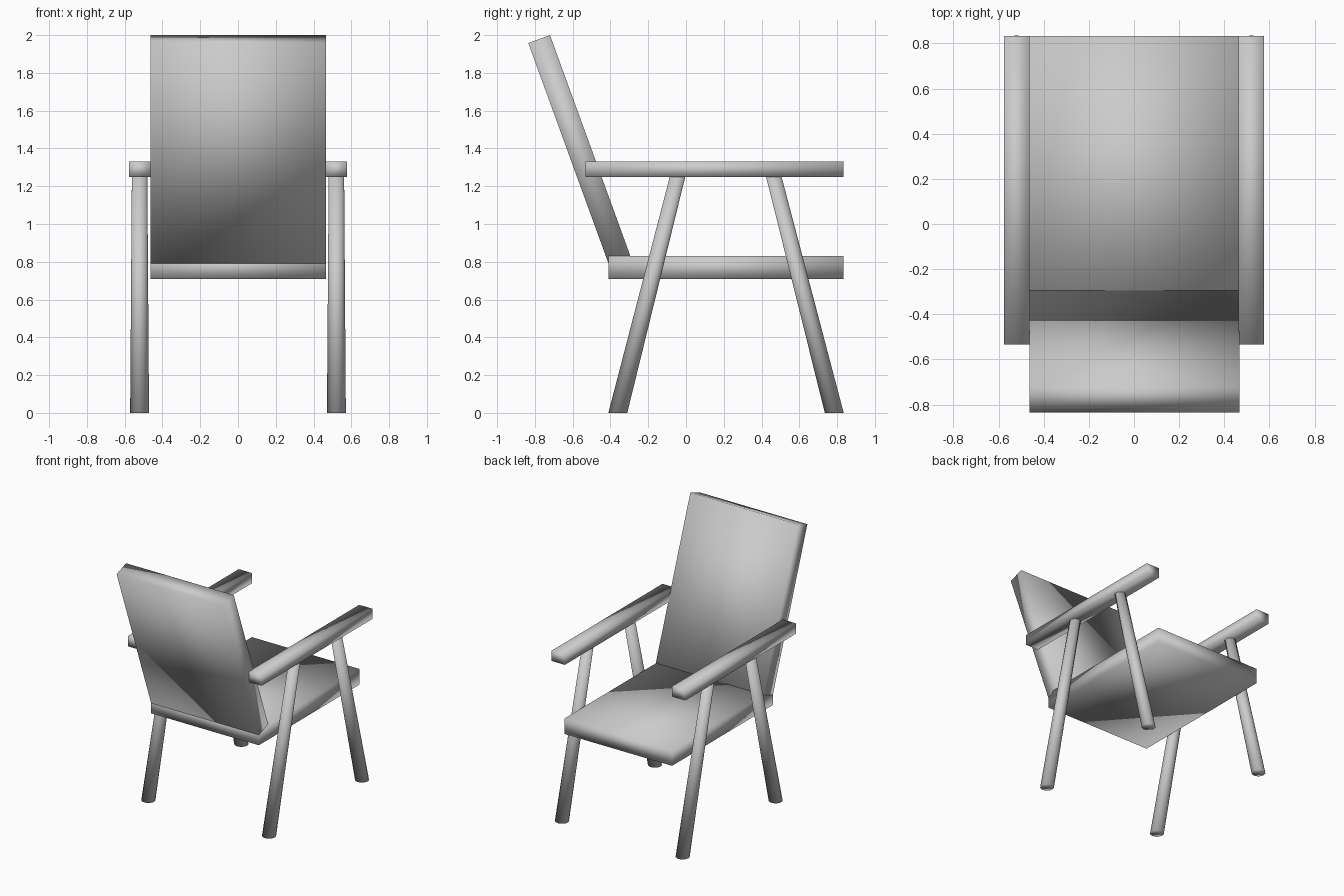
import bpy, bmesh
from mathutils import Vector

if "Cube" in bpy.data.objects:
    bpy.data.objects.remove(bpy.data.objects["Cube"])


def finish(bm, name):
    bmesh.ops.recalc_face_normals(bm, faces=bm.faces)
    for f in bm.faces:
        f.smooth = True  # soft shading across the edges
    mesh = bpy.data.meshes.new(name)
    bm.to_mesh(mesh)
    bm.free()
    ob = bpy.data.objects.new(name, mesh)
    bpy.context.collection.objects.link(ob)
    return ob


def slab(name, x0, x1, profile):
    """Extrude a side (y, z) profile from x0 to x1."""
    bm = bmesh.new()
    face = bm.faces.new([bm.verts.new((x0, y, z)) for y, z in profile])
    ext = bmesh.ops.extrude_face_region(bm, geom=[face])
    verts = [g for g in ext["geom"] if isinstance(g, bmesh.types.BMVert)]
    bmesh.ops.translate(bm, verts=verts, vec=(x1 - x0, 0, 0))
    return finish(bm, name)


def leg(name, x, y_foot, y_top, height=1.25):
    """Tapered round leg, level at both ends and leaning along y."""
    bm = bmesh.new()
    bmesh.ops.create_cone(bm, cap_ends=True, segments=32,
                          radius1=0.05, radius2=0.041, depth=height)
    for v in bm.verts:
        y = y_foot if v.co.z < 0 else y_top
        v.co += Vector((x, y, height / 2))
    return finish(bm, name)


def rect(y0, y1, z0, z1):
    return [(y0, z0), (y1, z0), (y1, z1), (y0, z1)]


# Seat and leaning backrest
slab("seat", -0.463, 0.467, rect(-0.41, 0.833, 0.71, 0.83))
slab("backrest", -0.463, 0.467,
     [(-0.41, 0.79), (-0.295, 0.832), (-0.72, 2.0), (-0.835, 1.958)])

# Armrests and legs on each side
for side, s in (("left", -1), ("right", 1)):
    x0, x1 = sorted((s * 0.463, s * 0.577))
    slab(side + "_armrest", x0, x1, rect(-0.533, 0.833, 1.25, 1.33))
    leg(side + "_fore_leg", s * 0.521, 0.785, 0.465)
    leg(side + "_back_leg", s * 0.521, -0.361, -0.045)
